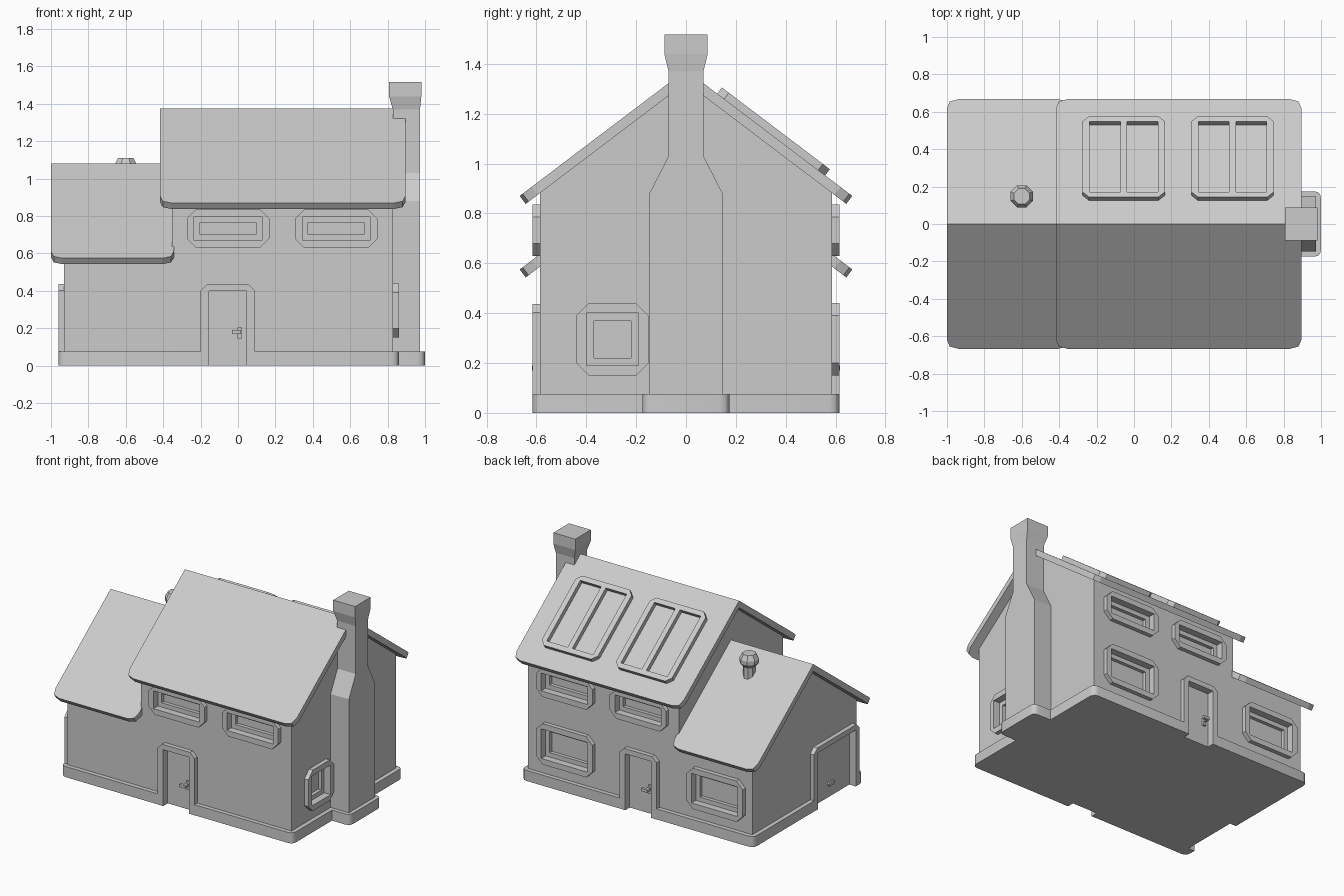
import bpy, bmesh
from math import cos, sin, pi, atan2
from mathutils import Vector, Matrix

if "Cube" in bpy.data.objects:
    bpy.data.objects.remove(bpy.data.objects["Cube"])

V = Vector


def loft(name, rings):
    """Closed solid through rings with equal point counts."""
    bm = bmesh.new()
    rows = [[bm.verts.new(p) for p in r] for r in rings]
    n = len(rows[0])
    for a, b in zip(rows, rows[1:]):
        for i in range(n):
            bm.faces.new((a[i], a[(i + 1) % n], b[(i + 1) % n], b[i]))
    bm.faces.new(rows[0])
    bm.faces.new(rows[-1])
    bmesh.ops.recalc_face_normals(bm, faces=bm.faces[:])
    me = bpy.data.meshes.new(name)
    bm.to_mesh(me)
    bm.free()
    ob = bpy.data.objects.new(name, me)
    bpy.context.scene.collection.objects.link(ob)
    return ob


def basis(u, v, w, o):
    return Matrix((V(u), V(v), V(w))).transposed().to_4x4() if o is None else \
        Matrix.Translation(V(o)) @ Matrix((V(u), V(v), V(w))).transposed().to_4x4()


def prism(name, pts, w0, w1, m):
    return loft(name, [[m @ V((u, v, w)) for u, v in pts] for w in (w0, w1)])


def rect(u0, u1, v0, v1):
    return [(u0, v0), (u1, v0), (u1, v1), (u0, v1)]


def rounded(pts, radii, segs=1):
    out = []
    for i, (p, r) in enumerate(zip(pts, radii)):
        p = V(p)
        if r == 0:
            out.append(p)
            continue
        a = p + (V(pts[i - 1]) - p).normalized() * r
        b = p + (V(pts[(i + 1) % len(pts)]) - p).normalized() * r
        for k in range(segs + 1):
            t = k / segs
            out.append(a * (1 - t) ** 2 + p * 2 * t * (1 - t) + b * t * t)
    return out


def boolean(target, tool, op='DIFFERENCE'):
    mod = target.modifiers.new("bool", 'BOOLEAN')
    mod.operation, mod.object, mod.solver = op, tool, 'EXACT'
    bpy.context.view_layer.update()
    dg = bpy.context.evaluated_depsgraph_get()
    me = bpy.data.meshes.new_from_object(target.evaluated_get(dg))
    target.modifiers.clear()
    target.data = me


def carve(targets, pts, w0, w1, m):
    c = prism("cutter", pts, w0, w1, m)
    for t in targets:
        boolean(t, c)
    bpy.data.objects.remove(c)


# Local planes: u along the surface, v up (or down slope), w outward
FRONT = basis((1, 0, 0), (0, 0, 1), (0, -1, 0), (0, -.585, 0))
BACK = basis((-1, 0, 0), (0, 0, 1), (0, 1, 0), (0, .585, 0))
LEFT = basis((0, -1, 0), (0, 0, 1), (-1, 0, 0), (-.93, 0, 0))
RIGHT = basis((0, 1, 0), (0, 0, 1), (1, 0, 0), (.83, 0, 0))
FLOOR = Matrix.Identity(4)
SIDE = basis((0, 1, 0), (0, 0, 1), (1, 0, 0), (0, 0, 0))
PITCH = atan2(.757, 1)
SLOPE = .757


def slope(s, ridge):
    return basis((1, 0, 0), (0, s * cos(PITCH), -sin(PITCH)),
                 (0, s * sin(PITCH), cos(PITCH)), (0, 0, ridge))


# Walls: main block, lower wing and plinth joined into one solid
def gable(name, y, apex, x0, x1):
    e = apex - y * SLOPE
    return prism(name, [(-y, .02), (y, .02), (y, e), (0, apex), (-y, e)], x0, x1, SIDE)


walls = gable("house_walls", .585, 1.333, -.353, .83)
wing = gable("wing", .584, 1.038, -.93, -.2)
outline = [(-.96, -.615), (.86, -.615), (.86, -.175), (1, -.175),
           (1, .175), (.86, .175), (.86, .615), (-.96, .615)]
plinth = prism("plinth", rounded(outline, [.04, .04, 0, .04, .04, 0, .04, .04], 3),
               0, .075, FLOOR)
for part in (wing, plinth):
    boolean(walls, part, 'UNION')
    bpy.data.objects.remove(part)


# Windows: chamfered surround with a two-step recess in the wall
def window(name, m, u, v, hw, hh):
    frame = prism(name, rounded(rect(u - hw, u + hw, v - hh, v + hh), [.05] * 4), -.01, .03, m)
    a, b = hw - .04, hh - .04
    carve([frame, walls], rect(u - a, u + a, v - b, v + b), -.02, .1, m)
    a, b = a - .031, b - .031
    carve([walls], rect(u - a, u + a, v - b, v + b), -.045, .1, m)


for i, x in enumerate((-.053, .525)):
    window(f"front_window_{i + 1}", FRONT, x, .733, .221, .103)
    window(f"back_upper_window_{i + 1}", BACK, -x, .733, .221, .103)
window("back_lower_window", BACK, -.525, .295, .221, .145)
window("wing_window", BACK, .655, .295, .221, .145)
window("side_window", RIGHT, -.295, .295, .145, .145)


# Doors: surround down to the ground, recessed leaf
def door(name, m, u, hw):
    frame = prism(name, rounded(rect(u - hw, u + hw, 0, .437), [0, 0, .035, .035]), -.03, .031, m)
    a = hw - .044
    carve([frame, walls], rect(u - a, u + a, -.1, .4), -.02, .1, m)


def handle(name, m, u):
    prism(name + "_plate", rect(u - .006, u + .018, .145, .205), -.03, -.008, m)
    prism(name + "_stem", rect(u - .006, u + .014, .17, .19), -.02, .018, m)
    prism(name + "_lever", rect(u - .034, u + .014, .17, .19), .014, .033, m)


door("front_door_frame", FRONT, -.055, .145)
handle("front_handle", FRONT, .003)
door("back_door_frame", BACK, .055, .145)
handle("back_handle", BACK, .113)
carve([walls], rect(.015, .09, .1, .345), -.04, .1, BACK)

# Garage door with slot window and small pull
door("garage_door_frame", LEFT, .32, .255)
carve([walls], rect(.2, .44, .27, .345), -.04, .1, LEFT)
prism("garage_pull", rounded(rect(.285, .355, .08, .105), [.008] * 4), -.03, -.008, LEFT)

# Roof slabs with rounded eave corners
for name, ridge, x0, x1 in (("main_roof", 1.375, -.417, .895), ("wing_roof", 1.08, -1, -.343)):
    for s, side in ((-1, "front"), (1, "back")):
        prism(f"{name}_{side}",
              rounded(rect(x0, x1, 0, .667 / cos(PITCH)), [0, 0, .06, .06], 2),
              -.04, 0, slope(s, ridge))

# Roof panels on the back slope
top = slope(1, 1.375)
for i, x in enumerate((-.055, .527)):
    panel = prism(f"roof_panel_{i + 1}",
                  rounded(rect(x - .22, x + .22, .157, .7), [.035] * 4), -.01, .031, top)
    for s in (-1, 1):
        c = x + s * .1
        carve([panel], rect(c - .082, c + .082, .192, .665), -.1, .1, top)

# Chimney stack: half depth in y, z, x range
loft("chimney", [[(x0, -h, z), (x1, -h, z), (x1, h, z), (x0, h, z)] for h, z, x0, x1 in (
    (.147, .03, .825, .973), (.147, .88, .825, .973), (.07, 1.03, .825, .973),
    (.07, 1.37, .828, .973), (.087, 1.44, .808, .98), (.087, 1.517, .808, .98))])

# Octagonal vent on the wing roof
loft("roof_vent", [[(-.6 + r * cos((k + .5) * pi / 4), .148 + r * sin((k + .5) * pi / 4), z)
                    for k in range(8)]
                   for r, z in ((.04, .9), (.04, 1.02), (.064, 1.045), (.064, 1.075), (.045, 1.11))])

# Soft plinth corners, crisp edges elsewhere
bpy.context.view_layer.objects.active = walls
walls.select_set(True)
bpy.ops.object.shade_smooth_by_angle(angle=.65)
